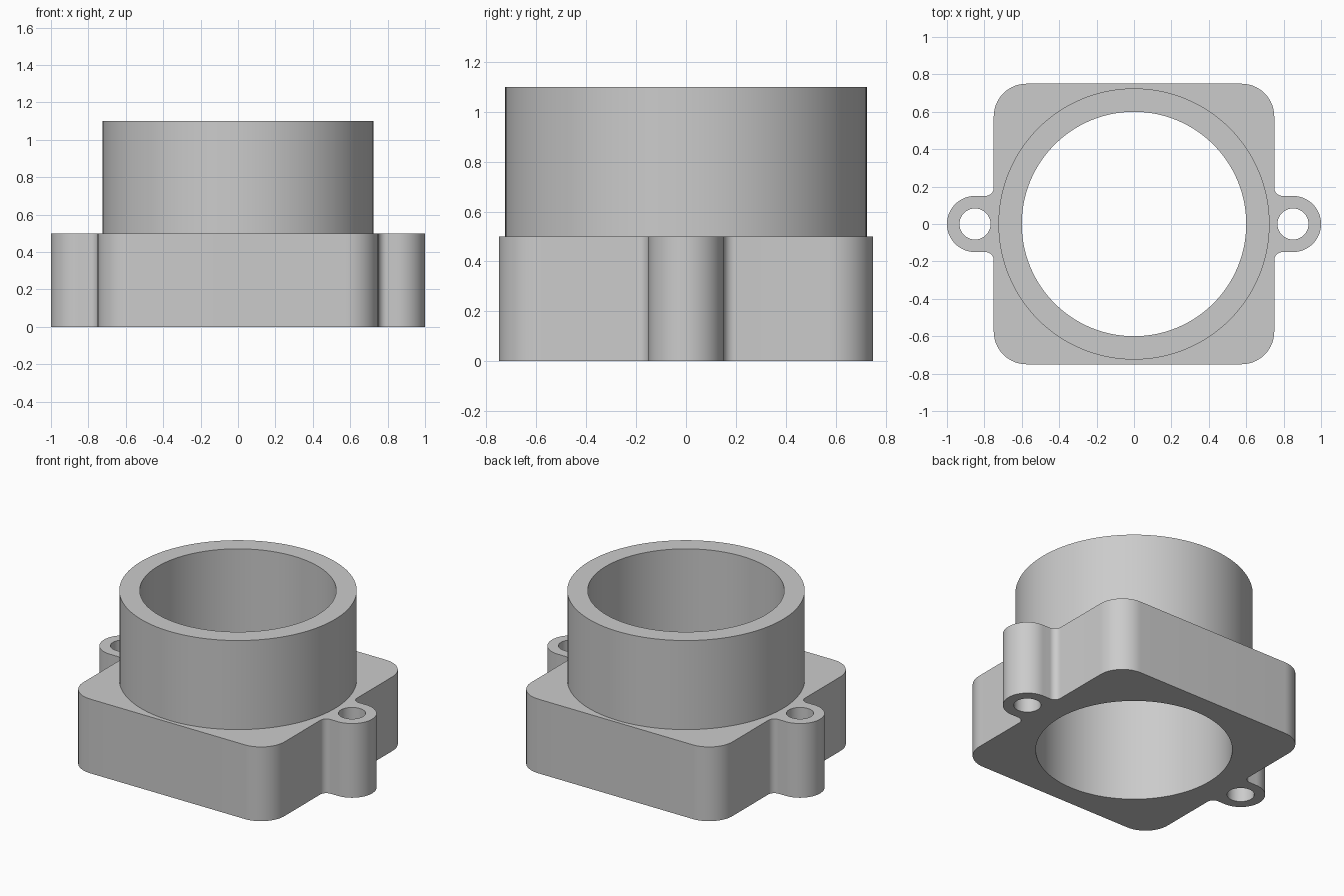
import bpy, bmesh
from math import cos, sin, radians
from mathutils import Vector

cube = bpy.data.objects.get("Cube")
if cube:
    bpy.data.objects.remove(cube, do_unlink=True)

# Main dimensions
HALF, CORNER = 0.75, 0.175
EAR_X, EAR_R, SCREW_R, FILLET = 0.85, 0.15, 0.083, 0.045
BORE_R, TUBE_R = 0.6, 0.725
BASE_Z, TOP_Z = 0.5, 1.1


def arc(cx, cy, r, start, end, steps):
    angles = [radians(start + (end - start) * i / steps) for i in range(steps + 1)]
    return [(cx + r * cos(a), cy + r * sin(a)) for a in angles]


def circle(cx, r, steps):
    return arc(cx, 0, r, 0, 360, steps)[:-1]


def flange_outline():
    """Rounded square with a filleted screw ear on each side."""
    c, f = HALF - CORNER, HALF + FILLET
    half = arc(EAR_X, 0, EAR_R, -90, 90, 32)
    half += arc(f, EAR_R + FILLET, FILLET, 270, 180, 10)
    half += arc(c, c, CORNER, 0, 90, 16)
    half += arc(-c, c, CORNER, 90, 180, 16)
    half += arc(-f, EAR_R + FILLET, FILLET, 0, -90, 10)
    return half + [(-x, -y) for x, y in half[:33]] + [(-x, -y) for x, y in half[33:]]


bm = bmesh.new()


def ring(points, z):
    return [bm.verts.new((x, y, z)) for x, y in points]


def wall(lower, upper):
    for i in range(len(lower)):
        j = (i + 1) % len(lower)
        bm.faces.new((lower[i], lower[j], upper[j], upper[i]))


def cap(rings, up):
    """Fill the flat region bounded by an outer ring and its holes."""
    edges = []
    for r in rings:
        for i, v in enumerate(r):
            w = r[(i + 1) % len(r)]
            edges.append(bm.edges.get((v, w)) or bm.edges.new((v, w)))
    bmesh.ops.triangle_fill(bm, edges=edges, use_beauty=True, use_dissolve=False,
                            normal=Vector((0, 0, up)))


# Flange sides and the two screw holes
outline = flange_outline()
bottom, top = [ring(outline, 0)], [ring(outline, BASE_Z)]
for side in (-1, 1):
    hole = circle(side * EAR_X, SCREW_R, 40)
    bottom.append(ring(hole, 0))
    top.append(ring(hole, BASE_Z))
for low, high in zip(bottom, top):
    wall(low, high)

# Tube outside, straight bore and annular rim
tube_low = ring(circle(0, TUBE_R, 128), BASE_Z)
tube_high = ring(circle(0, TUBE_R, 128), TOP_Z)
bore_low = ring(circle(0, BORE_R, 128), 0)
bore_high = ring(circle(0, BORE_R, 128), TOP_Z)
wall(tube_low, tube_high)
wall(bore_low, bore_high)
wall(bore_high, tube_high)

# Flat flange faces
cap(bottom + [bore_low], -1)
cap(top + [tube_low], 1)
bmesh.ops.recalc_face_normals(bm, faces=bm.faces)

mesh = bpy.data.meshes.new("flanged_collar")
bm.to_mesh(mesh)
bm.free()
collar = bpy.data.objects.new("flanged_collar", mesh)
bpy.context.collection.objects.link(collar)

# Plain grey material
grey = bpy.data.materials.new("light grey")
grey.use_nodes = True
colour = (0.6, 0.6, 0.6, 1)
grey.diffuse_color = colour
grey.node_tree.nodes["Principled BSDF"].inputs["Base Color"].default_value = colour
mesh.materials.append(grey)

bpy.ops.object.select_all(action='DESELECT')
collar.select_set(True)
bpy.context.view_layer.objects.active = collar
bpy.ops.object.shade_smooth_by_angle(angle=radians(30))
